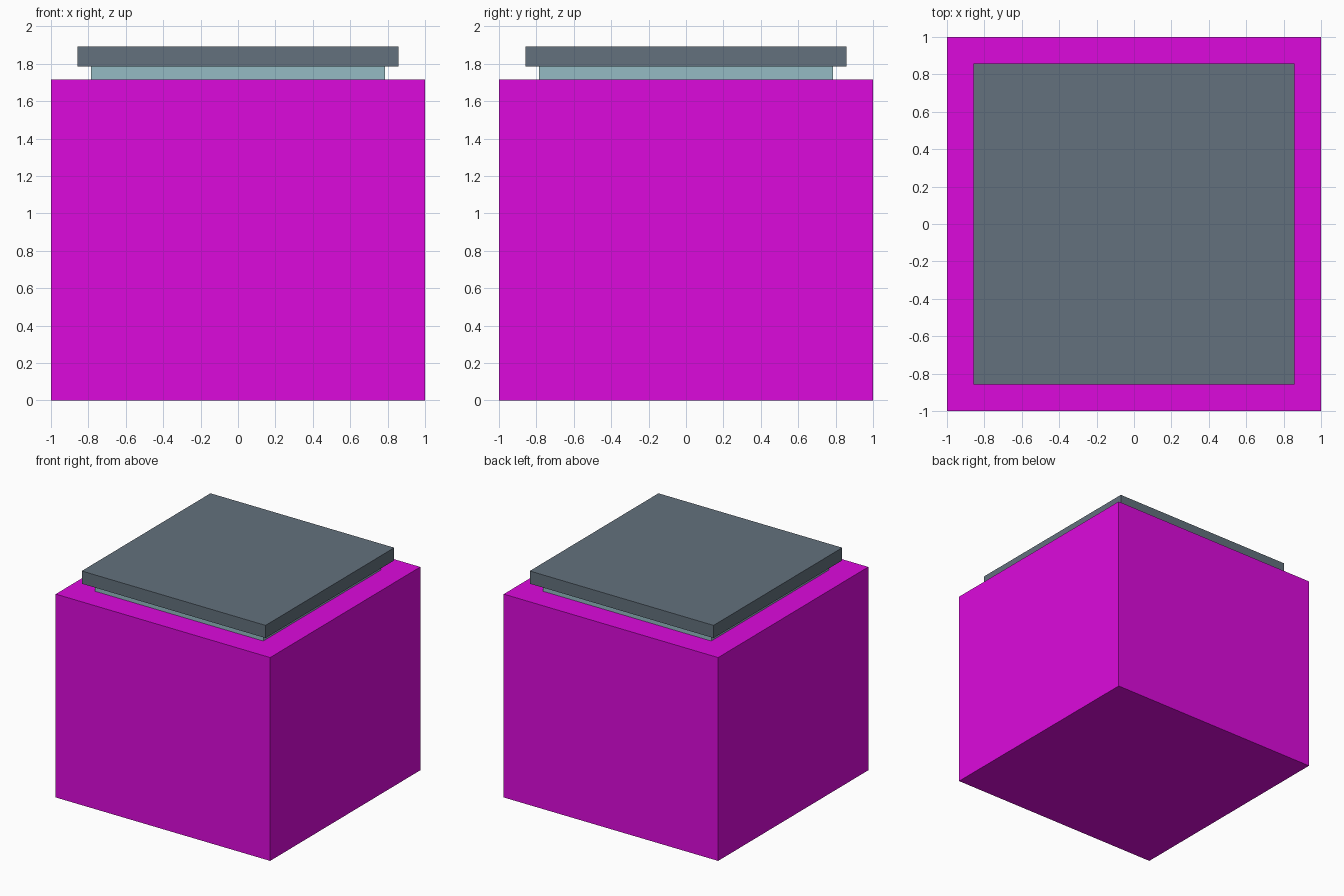
import bpy

if "Cube" in bpy.data.objects:
    bpy.data.objects.remove(bpy.data.objects["Cube"])

U = 1 / 14  # modelling unit: the housing is 28 units wide


def material(name, rgb):
    mat = bpy.data.materials.new(name)
    mat.diffuse_color = (*rgb, 1)
    mat.use_nodes = True
    mat.node_tree.nodes["Principled BSDF"].inputs["Base Color"].default_value = mat.diffuse_color
    return mat


def block(name, half, z0, z1, mat):
    """Square block centred on the z axis, sized in modelling units."""
    bpy.ops.mesh.primitive_cube_add(size=2, location=(0, 0, (z0 + z1) / 2 * U))
    obj = bpy.context.object
    obj.name = name
    obj.scale = (half * U, half * U, (z1 - z0) / 2 * U)
    bpy.ops.object.transform_apply(location=False, rotation=False, scale=True)
    obj.data.materials.append(mat)
    return obj


magenta = material("magenta", (0.72, 0.003, 0.72))
slate = material("slate", (0.125, 0.165, 0.205))
pale_blue = material("pale_blue", (0.30, 0.50, 0.55))

# Outer housing
block("housing", 14, 0, 24, magenta)
# Inner base plate, just above the housing floor to avoid coplanar faces
block("base_plate", 13, 0.03, 1.5, slate)
# Inner tank, whose top shows as the neck under the lid
block("inner_tank", 11, 1.5, 25, pale_blue)
# Lid
block("lid", 12, 25, 26.5, slate)
